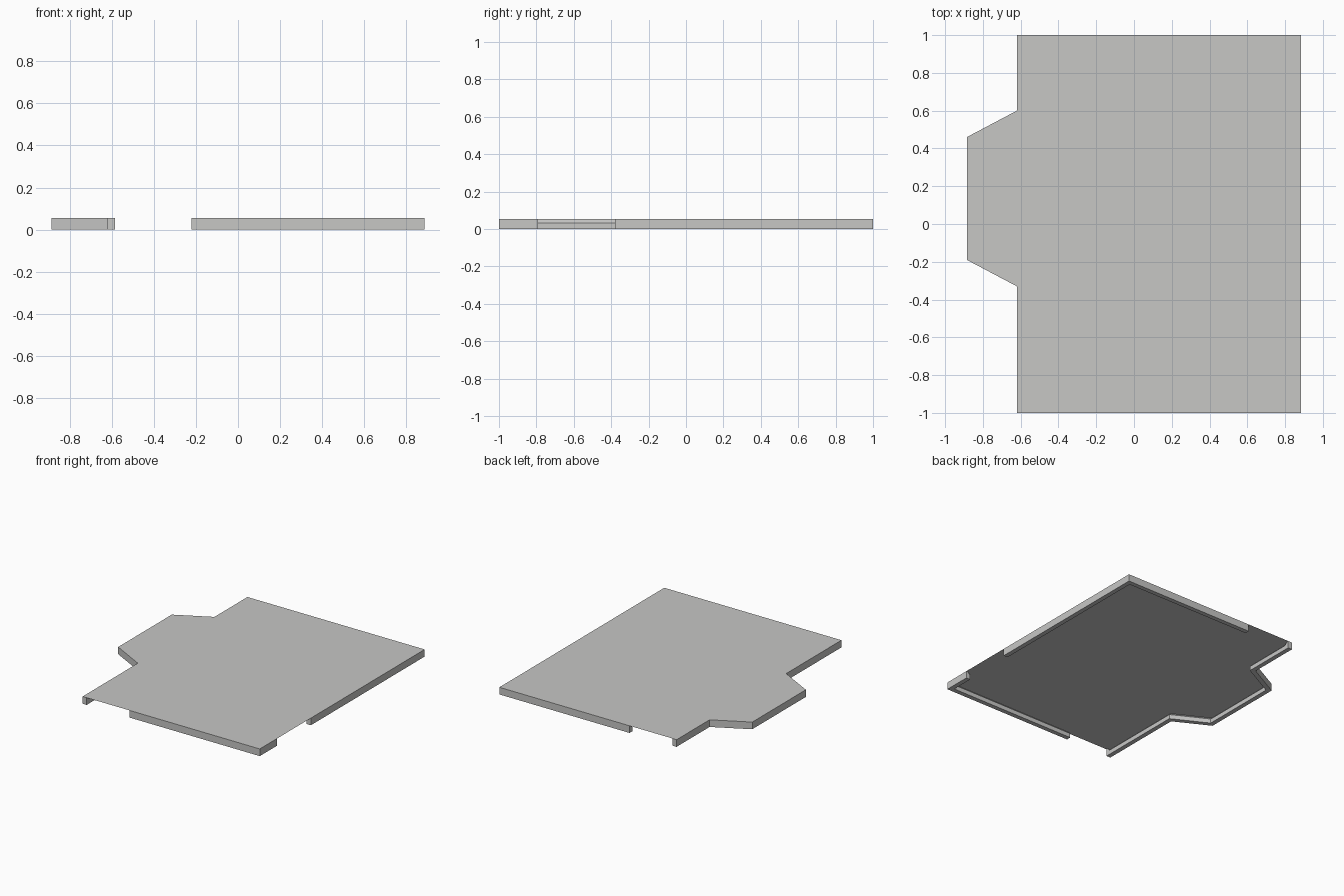
import bpy
import bmesh
from mathutils import Vector

cube = bpy.data.objects.get("Cube")
if cube:
    bpy.data.objects.remove(cube, do_unlink=True)

HEIGHT = 0.055
DEPTH = 0.035      # thickness of the skirting
SHOULDER = 0.033   # height where the bevel begins
LIP = 0.012        # thickness left at the top

grey = bpy.data.materials.new("light_grey")
grey.use_nodes = True
colour = (0.57, 0.57, 0.56, 1)
grey.diffuse_color = colour
grey.node_tree.nodes["Principled BSDF"].inputs["Base Color"].default_value = colour

# Clockwise plan: left side with the bay
X0, X1, BAY = -0.62, 0.885, -0.885
bay_side = [(X0, -1), (X0, -0.33), (BAY, -0.19), (BAY, 0.46), (X0, 0.6), (X0, 1)]


def finish(bm, name):
    mesh = bpy.data.meshes.new(name)
    bm.to_mesh(mesh)
    bm.free()
    mesh.materials.append(grey)
    obj = bpy.data.objects.new(name, mesh)
    bpy.context.collection.objects.link(obj)
    return obj


def skirting(name, plan):
    """Sweep the bevelled profile along a plan with mitred corners."""
    pts = [Vector(p) for p in plan]
    profile = [(LIP, HEIGHT), (DEPTH, SHOULDER), (DEPTH, 0), (0, 0), (0, HEIGHT)]
    normals = []
    for a, b in zip(pts, pts[1:]):
        d = (b - a).normalized()
        normals.append(Vector((d.y, -d.x)))
    bm = bmesh.new()
    rings = []
    for i, p in enumerate(pts):
        n1 = normals[max(i - 1, 0)]
        n2 = normals[min(i, len(normals) - 1)]
        mitre = (n1 + n2) / (1 + n1.dot(n2))
        rings.append([bm.verts.new((*(p + mitre * off), z)) for off, z in profile])
    for r, s in zip(rings, rings[1:]):
        for k in range(len(profile) - 1):
            bm.faces.new((r[k], s[k], s[k + 1], r[k + 1]))
    bm.faces.new(rings[0])
    bm.faces.new(rings[-1][::-1])
    bmesh.ops.remove_doubles(bm, verts=bm.verts, dist=0.0001)
    bmesh.ops.recalc_face_normals(bm, faces=bm.faces)
    return finish(bm, name)


# Thin top sheet
bm = bmesh.new()
outline = bay_side + [(X1, 1), (X1, -1)]
sheet = bm.faces.new([bm.verts.new((x, y, HEIGHT)) for x, y in outline])
sheet.normal_update()
if sheet.normal.z < 0:
    sheet.normal_flip()
finish(bm, "top_sheet")

# Edge skirting, broken by three door gaps
stub = X0 + DEPTH
skirting("bay_skirting", [(stub, -1)] + bay_side + [(stub, 1)])
skirting("back_skirting", [(-0.22, 1), (X1, 1), (X1, -0.38)])
skirting("front_skirting", [(X1, -0.79), (X1, -1), (-0.22, -1)])
